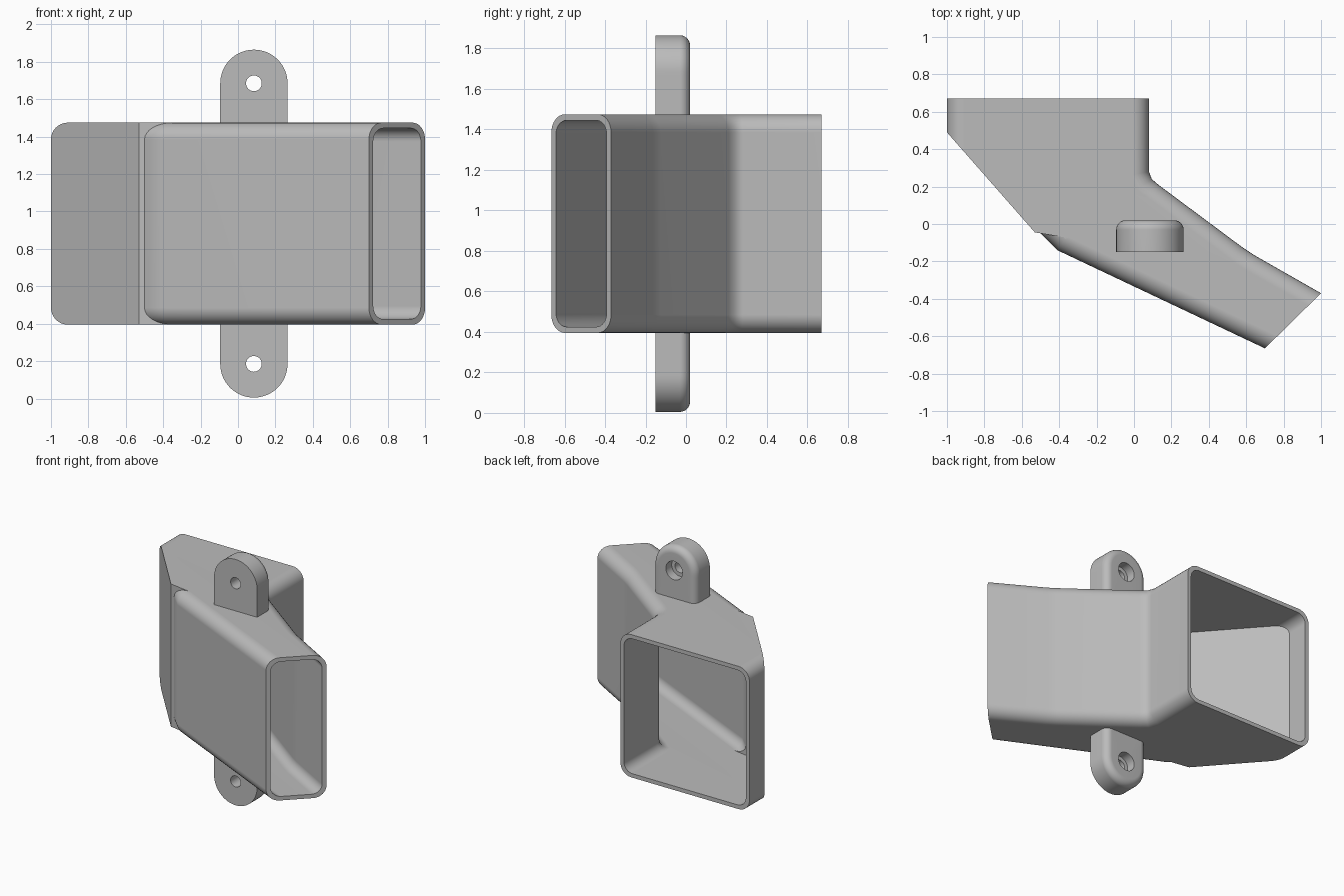
import bpy
import bmesh
from math import sin, cos, pi
from mathutils import Vector

if "Cube" in bpy.data.objects:
    bpy.data.objects.remove(bpy.data.objects["Cube"])

grey = bpy.data.materials.new("plain grey")
grey.use_nodes = True
tone = (0.5, 0.5, 0.5, 1)
grey.diffuse_color = tone
grey.node_tree.nodes["Principled BSDF"].inputs["Base Color"].default_value = tone

BOTTOM, TOP, WALL = 0.395, 1.475, 0.03
MIDDLE = (BOTTOM + TOP) / 2

# Plan of the duct, counter-clockwise: corner, then the kind of edge that leaves it
PLAN = [
    ((-1, 0.67), "round"), ((-1, 0.49), "flat"),
    ((-0.53, -0.045), "flat"), ((-0.5, -0.05), "round"),
    ((-0.41, -0.14), "round"), ((0.7, -0.665), "open"),
    ((1, -0.37), "round"), ((0.64, -0.165), "round"), ((0.58, -0.125), "round"),
    ((0.13, 0.21), "round"), ((0.095, 0.24), "round"), ((0.08, 0.28), "round"),
    ((0.08, 0.67), "open"),
]
COUNT = len(PLAN)


def finish(bm, name):
    bmesh.ops.recalc_face_normals(bm, faces=bm.faces)
    mesh = bpy.data.meshes.new(name)
    bm.to_mesh(mesh)
    bm.free()
    mesh.materials.append(grey)
    obj = bpy.data.objects.new(name, mesh)
    bpy.context.collection.objects.link(obj)
    bpy.ops.object.select_all(action="DESELECT")
    obj.select_set(True)
    bpy.context.view_layer.objects.active = obj
    bpy.ops.object.shade_smooth_by_angle(angle=pi / 6)
    weighted = obj.modifiers.new("clean shading", "WEIGHTED_NORMAL")
    weighted.keep_sharp = True
    return obj


def inset_plan(wall, rounding):
    """Move each plan edge inwards by its own distance and intersect neighbours."""
    shift = {"round": wall + rounding, "flat": wall, "open": 0}
    lines = []
    for i, (start, kind) in enumerate(PLAN):
        a, b = Vector(start), Vector(PLAN[(i + 1) % COUNT][0])
        d = (b - a).normalized()
        lines.append((a + Vector((-d.y, d.x)) * shift[kind], d))
    corners = []
    for i in range(COUNT):
        (p, d), (q, e) = lines[i - 1], lines[i]
        corners.append(p + d * ((q - p).cross(e) / d.cross(e)))
    return corners


def shell_layers(bm, wall, radius, steps=8):
    """Stack plan outlines so that the top and bottom edges are rounded."""
    arc = [pi / 2 * k / steps for k in range(steps + 1)]
    levels = [(radius * (1 - sin(t)), BOTTOM + wall + radius * (1 - cos(t))) for t in arc]
    levels += [(d, 2 * MIDDLE - z) for d, z in reversed(levels)]
    return [[bm.verts.new((p.x, p.y, z)) for p in inset_plan(wall, d)] for d, z in levels]


# Hollow duct: outer skin, inner skin and the rims of both openings
bm = bmesh.new()
outer = shell_layers(bm, 0, 0.09)
inner = shell_layers(bm, WALL, 0.07)
for skin in (outer, inner):
    bm.faces.new(skin[0])
    bm.faces.new(skin[-1])
    for low, high in zip(skin, skin[1:]):
        for i, (_, kind) in enumerate(PLAN):
            j = (i + 1) % COUNT
            if kind != "open":
                bm.faces.new((low[i], low[j], high[j], high[i]))
for i, (_, kind) in enumerate(PLAN):
    if kind == "open":
        j = (i + 1) % COUNT
        for k in range(len(outer) - 1):
            for c in (i, j):
                bm.faces.new((outer[k][c], outer[k + 1][c], inner[k + 1][c], inner[k][c]))
        for k in (0, -1):
            bm.faces.new((outer[k][i], outer[k][j], inner[k][j], inner[k][i]))
finish(bm, "duct")

# Mounting lugs: arched tabs with a counterbored screw hole
SEGMENTS, HALF, FRONT, BACK, FILLET = 64, 0.18, -0.15, 0.02, 0.05
LUG_X, HOLE_Z = 0.085, 1.685


def arch(inset):
    points = []
    for k in range(SEGMENTS):
        a = 2 * pi * k / SEGMENTS
        x, z = cos(a), sin(a)
        if z < -1e-6:
            # straight legs, then a flat foot sunk into the duct wall
            foot = 1.2185
            s = min(1 / max(abs(x), 1e-6), foot / abs(z))
            points.append((x * s * (HALF - inset), z * s * HALF))
        else:
            points.append((x * (HALF - inset), z * (HALF - inset)))
    return points


def circle(radius):
    return [(radius * cos(2 * pi * k / SEGMENTS), radius * sin(2 * pi * k / SEGMENTS))
            for k in range(SEGMENTS)]


def make_lug(name, side):
    bm = bmesh.new()
    sections = [(circle(0.042), FRONT), (arch(0), FRONT)]
    for k in range(7):
        t = pi / 2 * k / 6
        sections.append((arch(FILLET * (1 - cos(t))), BACK - FILLET * (1 - sin(t))))
    sections += [(circle(0.07), BACK), (circle(0.07), BACK - 0.07),
                 (circle(0.042), BACK - 0.07)]
    rings = [[bm.verts.new((LUG_X + x, y, MIDDLE + side * (HOLE_Z - MIDDLE + z)))
              for x, z in pts] for pts, y in sections]
    for r, ring in enumerate(rings):
        following = rings[(r + 1) % len(rings)]
        for i in range(SEGMENTS):
            j = (i + 1) % SEGMENTS
            bm.faces.new((ring[i], ring[j], following[j], following[i]))
    finish(bm, name)


make_lug("upper_lug", 1)
make_lug("lower_lug", -1)
